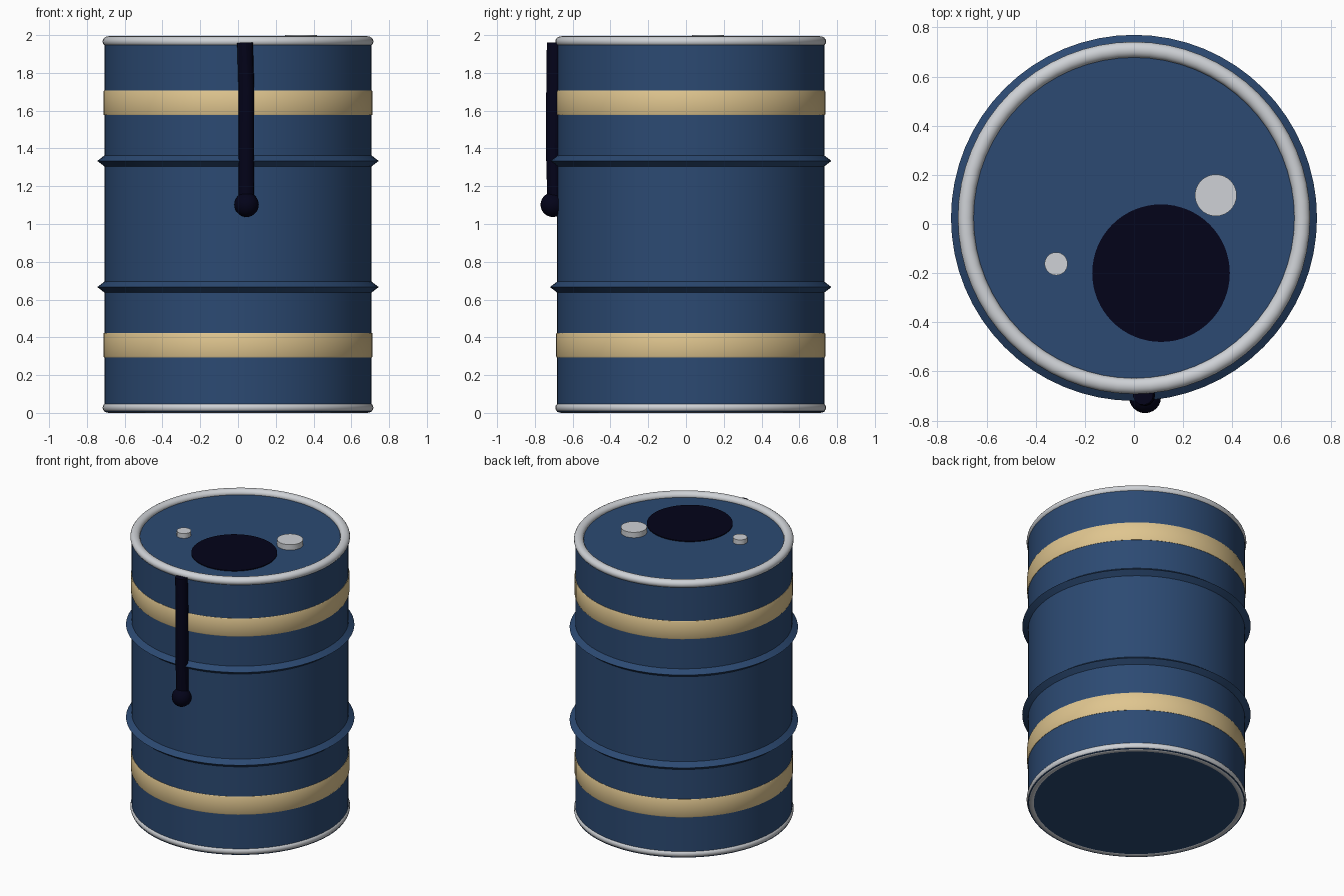
import bpy
import bmesh
from math import cos, sin, pi, radians

cube = bpy.data.objects.get("Cube")
if cube:
    bpy.data.objects.remove(cube, do_unlink=True)

AXIS_Y = 0.025      # drum axis, set back to leave room for the spill
R = 0.708           # drum wall radius
LID = 1.961         # height of the lid
BASE = 0.004        # height of the underside


def material(name, rgb):
    m = bpy.data.materials.new(name)
    m.use_nodes = True
    m.diffuse_color = (*rgb, 1)
    bsdf = m.node_tree.nodes["Principled BSDF"]
    bsdf.inputs["Base Color"].default_value = (*rgb, 1)
    return m


blue = material("blue paint", (0.025, 0.068, 0.17))
tan = material("tan stripe", (0.74, 0.56, 0.275))
steel = material("pale steel", (0.62, 0.64, 0.67))
oil = material("black oil", (0.001, 0.001, 0.01))


def smooth(obj):
    bpy.ops.object.select_all(action="DESELECT")
    obj.select_set(True)
    bpy.context.view_layer.objects.active = obj
    bpy.ops.object.shade_smooth_by_angle(angle=radians(30))


def lathe(name, profile, mat, x=0, y=AXIS_Y, z=0, closed=False, sides=64):
    """Spin a (radius, height) profile around a vertical axis."""
    bm = bmesh.new()
    verts = [bm.verts.new((r, 0, h)) for r, h in profile]
    pairs = list(zip(verts, verts[1:]))
    if closed:
        pairs.append((verts[-1], verts[0]))
    edges = [bm.edges.new(p) for p in pairs]
    bmesh.ops.spin(bm, geom=verts + edges, cent=(0, 0, 0), axis=(0, 0, 1),
                   angle=2 * pi, steps=sides)
    bmesh.ops.remove_doubles(bm, verts=bm.verts, dist=0.00005)
    bmesh.ops.recalc_face_normals(bm, faces=bm.faces)
    mesh = bpy.data.meshes.new(name)
    bm.to_mesh(mesh)
    bm.free()
    mesh.materials.append(mat)
    obj = bpy.data.objects.new(name, mesh)
    obj.location = (x, y, z)
    bpy.context.collection.objects.link(obj)
    smooth(obj)


def disc(name, radius, height, mat, x, y, sides=32):
    """Plain round plug standing on the lid."""
    profile = [(0, 0), (radius, 0), (radius, height), (0, height)]
    lathe(name, profile, mat, x, y, LID, sides=sides)


# Drum body with lid and base
lathe("drum_body", [(0, BASE), (R, BASE), (R, LID), (0, LID)], blue)

for place, side in (("lower", -1), ("upper", 1)):
    # Rolled steel rim
    ring = [(0.685 + 0.032 * cos(a * pi / 8), 0.028 * sin(a * pi / 8)) for a in range(16)]
    lathe(place + "_rim", ring, steel, z=0.997 + side * 0.969, closed=True)

    # Pointed stiffening rib
    lathe(place + "_rib", [(R - 0.01, -0.036), (0.745, 0), (R - 0.01, 0.036)],
          blue, z=1 + side * 0.334, closed=True)

    # Painted band with eased edges
    h, out = 0.065, 0.713
    lathe(place + "_band", [(R - 0.01, -h), (out - 0.003, -h), (out, 0.006 - h),
                            (out, h - 0.006), (out - 0.003, h), (R - 0.01, h)],
          tan, z=1 + side * 0.641, closed=True)

# Bungs on the lid
disc("large_bung", 0.085, 2 - LID, steel, 0.333, 0.117)
disc("small_bung", 0.047, 0.034, steel, -0.317, -0.162)

# Oil pool on the lid
disc("oil_pool", 0.28, 0.006, oil, 0.11, -0.2, sides=64)

# Oil run down the front
path = [(0.037, -0.695, 1.96), (0.044, -0.698, 1.72),
        (0.044, -0.7, 1.4), (0.043, -0.692, 1.11)]
curve = bpy.data.curves.new("oil_run", "CURVE")
curve.dimensions = "3D"
curve.bevel_depth = 0.042
curve.bevel_resolution = 4
curve.use_fill_caps = True
spline = curve.splines.new("POLY")
spline.points.add(len(path) - 1)
for point, co in zip(spline.points, path):
    point.co = (*co, 1)
curve.materials.append(oil)
run = bpy.data.objects.new("oil_run", curve)
bpy.context.collection.objects.link(run)
bpy.ops.object.select_all(action="DESELECT")
run.select_set(True)
bpy.context.view_layer.objects.active = run
bpy.ops.object.convert(target="MESH")
smooth(bpy.context.view_layer.objects.active)

# Hanging drop at the end of the run
bpy.ops.mesh.primitive_uv_sphere_add(segments=24, ring_count=14, radius=0.065,
                                     location=(0.045, -0.705, 1.102))
drop = bpy.context.object
drop.name = "oil_drop"
drop.data.materials.append(oil)
smooth(drop)
